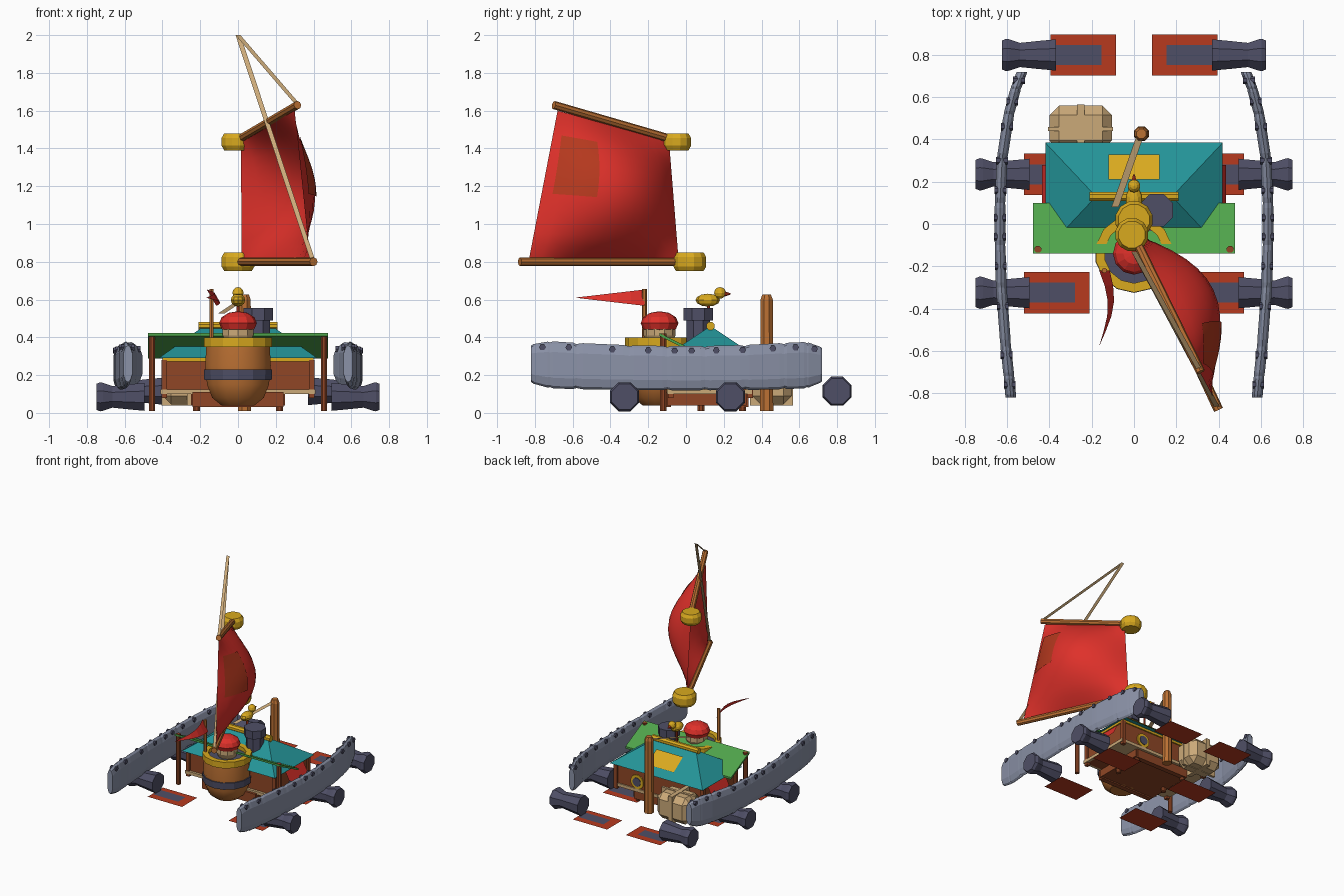
import bpy, bmesh, math
from mathutils import Vector, Matrix

if "Cube" in bpy.data.objects:
    bpy.data.objects.remove(bpy.data.objects["Cube"])

def material(name, *rgb):
    m = bpy.data.materials.new(name)
    m.diffuse_color = [(c / 255) ** 2.2 for c in rgb] + [1]
    m.use_nodes = True
    m.node_tree.nodes["Principled BSDF"].inputs["Base Color"].default_value = m.diffuse_color
    return m

RED = material("red cloth", 222, 52, 46)
RUST = material("rust", 182, 60, 36)
GOLD = material("gold", 216, 168, 36)
WOOD = material("light wood", 186, 112, 54)
BROWN = material("brown wood", 142, 72, 42)
SLATE = material("dark slate", 80, 80, 102)
GREY = material("blue grey", 138, 145, 166)
TEAL = material("teal", 40, 146, 150)
GREEN = material("green", 80, 162, 76)
TAN = material("tan", 202, 168, 120)

def make(name, verts, faces, mat, smooth=False, bevel=0):
    me = bpy.data.meshes.new(name)
    me.from_pydata([tuple(v) for v in verts], [], faces)
    bm = bmesh.new()
    bm.from_mesh(me)
    bmesh.ops.remove_doubles(bm, verts=bm.verts, dist=1e-5)
    bmesh.ops.recalc_face_normals(bm, faces=bm.faces)
    if bevel:
        bmesh.ops.bevel(bm, geom=bm.edges[:], offset=bevel, segments=1, affect='EDGES')
    bm.to_mesh(me)
    bm.free()
    me.materials.append(mat)
    ob = bpy.data.objects.new(name, me)
    bpy.context.collection.objects.link(ob)
    if smooth:
        bpy.ops.object.select_all(action='DESELECT')
        ob.select_set(True)
        bpy.context.view_layer.objects.active = ob
        bpy.ops.object.shade_smooth_by_angle(angle=math.radians(35))
    return ob

def box(name, x0, x1, y0, y1, z0, z1, mat, bevel=0):
    v = [(x, y, z) for x in (x0, x1) for y in (y0, y1) for z in (z0, z1)]
    f = [(0, 1, 3, 2), (4, 6, 7, 5), (0, 4, 5, 1), (2, 3, 7, 6), (0, 2, 6, 4), (1, 5, 7, 3)]
    return make(name, v, f, mat, bevel=bevel)

def loft(name, rings, mat, smooth=False, caps=True, closed=False):
    n, k = len(rings[0]), len(rings)
    f = [(i % k * n + j, i % k * n + (j + 1) % n, (i + 1) % k * n + (j + 1) % n, (i + 1) % k * n + j)
         for i in range(k if closed else k - 1) for j in range(n)]
    if caps and not closed:
        f += [tuple(range(n)), tuple(range((k - 1) * n, k * n))]
    return make(name, [p for r in rings for p in r], f, mat, smooth)

# profile of (radius, height) turned about an axis
def lathe(name, profile, n, loc, mat, axis=(0, 0, 1), smooth=False, closed=False):
    q = Vector((0, 0, 1)).rotation_difference(Vector(axis).normalized())
    rings = []
    for r, h in profile:
        rings.append([Vector(loc) + q @ Vector((r * math.cos((j + .5) * math.tau / n),
                      r * math.sin((j + .5) * math.tau / n), h)) for j in range(n)])
    return loft(name, rings, mat, smooth, closed=closed)

def rod(name, a, b, r, mat, n=8):
    d = Vector(b) - Vector(a)
    return lathe(name, [(r, 0), (r, d.length)], n, a, mat, d)

def ball(name, loc, rx, ry, rz, mat, n=10):
    bm = bmesh.new()
    bmesh.ops.create_uvsphere(bm, u_segments=n, v_segments=6, radius=1,
                              matrix=Matrix.Translation(loc) @ Matrix.Diagonal((rx, ry, rz, 1)))
    v, f = [p.co.copy() for p in bm.verts], [[p.index for p in q.verts] for q in bm.faces]
    bm.free()
    return make(name, v, f, mat)

def ribbon(name, a, b, w, mat):
    d = Vector((w / 2, 0, 0))
    a, b = Vector(a), Vector(b)
    return make(name, [a - d, a + d, b + d, b - d], [(0, 1, 2, 3)], mat)

# sail: bilinear sheet with a bulge, plus its patch
A, B, C, D = map(Vector, ((.02, -.04, .82), (.38, -.83, .82), (.30, -.68, 1.6), (.015, -.09, 1.44)))
BULGE = Vector((.9, .44, 0))
def sheet(name, u0, u1, v0, v1, off, n, mat):
    pts = []
    for j in range(n + 1):
        for i in range(n + 1):
            u, v = u0 + (u1 - u0) * i / n, v0 + (v1 - v0) * j / n
            p = A.lerp(B, u).lerp(D.lerp(C, u), v)
            s = max(0, math.sin(math.pi * u)) ** .85 * max(0, math.sin(math.pi * v)) ** .8
            pts.append(p + BULGE * (.22 * s + off))
    f = [(j * (n + 1) + i, j * (n + 1) + i + 1, (j + 1) * (n + 1) + i + 1, (j + 1) * (n + 1) + i)
         for j in range(n) for i in range(n)]
    return make(name, pts, f, mat, smooth=True)

sheet("sail", 0, 1, 0, 1, 0, 12, RED)
sheet("sail_patch", .7, .95, .44, .84, .006, 6, RUST)
rod("boom", (0, -.02, .8), (.4, -.88, .8), .023, WOOD)
rod("yard", (.01, -.08, 1.45), (.315, -.7, 1.63), .022, WOOD)
lathe("lower_mast_collar", [(.075, -.05), (.09, -.025), (.09, .025), (.075, .05)], 12, (0, .02, .8), GOLD)
lathe("upper_mast_collar", [(.065, -.045), (.08, -.02), (.08, .02), (.065, .045)], 12, (-.01, -.05, 1.435), GOLD)
ribbon("boom_rope", (0, -.13, 2), (.395, -.87, .81), .026, TAN)
ribbon("yard_rope", (0, -.13, 2), (.31, -.69, 1.64), .026, TAN)

# barrel lookout
BC = (0, -.14, 0)
lathe("barrel", [(.09, .04), (.14, .08), (.168, .15), (.178, .25), (.172, .36)], 14, BC, WOOD, smooth=True)
lathe("barrel_band", [(.176, .175), (.183, .175), (.186, .23), (.178, .23)], 14, BC, SLATE, closed=True)
lathe("barrel_rim", [(.14, .35), (.184, .35), (.184, .4), (.14, .4)], 14, BC, GOLD, closed=True)
lathe("barrel_inside", [(.145, .365), (.145, .37)], 14, BC, SLATE)
lathe("lookout_head", [(.06, .36), (.085, .41), (.085, .45)], 10, BC, TAN)
ball("lookout_cap", (0, -.14, .475), .1, .1, .063, RED, 12)

# cabin and roof
box("cabin", -.39, .39, -.08, .34, .1, .28, BROWN)
box("cabin_trim", -.4, .4, -.09, .35, .272, .292, GOLD)
for x in (-.39, .39):
    for y in (-.08, .34):
        box("cabin_corner", x - .015, x + .015, y - .015, y + .015, .08, .28, BROWN)
make("roof", [(-.42, -.125, .29), (.42, -.125, .29), (.42, .385, .29), (-.42, .385, .29),
              (-.18, .13, .46), (.18, .13, .46)],
     [(0, 1, 5, 4), (1, 2, 5), (2, 3, 4, 5), (3, 0, 4), (3, 2, 1, 0)], TEAL)
rod("roof_ridge", (-.21, .13, .46), (.21, .13, .46), .024, GOLD)
make("roof_patch", [(-.12, .21, .418), (.12, .21, .418), (.12, .33, .338), (-.12, .33, .338)], [(0, 1, 2, 3)], GOLD)
lathe("window_frame", [(.058, 0), (.058, .009)], 12, (.2, .34, .18), GOLD, (0, 1, 0))
lathe("window_pane", [(.036, 0), (.036, .014)], 12, (.2, .34, .18), SLATE, (0, 1, 0))

# porch canopy sloping down to the back
make("canopy", [(x, y, z + t) for x in (-.477, .477) for y, z in ((-.14, .407), (.1, .287)) for t in (0, .016)],
     [(0, 1, 3, 2), (4, 6, 7, 5), (0, 4, 5, 1), (2, 3, 7, 6), (0, 2, 6, 4), (1, 5, 7, 3)], GREEN)

# deck frame
box("deck", -.41, .41, -.1, .35, .1, .125, TAN)
box("hull_base", -.25, .25, -.1, .32, .04, .105, BROWN)
for y in (-.1, .31):
    box("hull_beam", -.24, .24, y - .02, y + .02, .03, .11, BROWN)

# chimney, bird, stern post
lathe("chimney", [(.068, .36), (.068, .49), (.084, .49), (.084, .555)], 8, (.107, .065, 0), SLATE)
ball("bird_body", (0, .115, .597), .04, .065, .034, GOLD)
ball("bird_head", (0, .18, .635), .031, .031, .031, GOLD)
lathe("bird_beak", [(.014, 0), (.004, .03)], 6, (0, .205, .63), RUST, (0, 1, 0))
rod("bird_leg", (0, .12, .45), (0, .12, .58), .008, RUST, 6)
lathe("stern_post", [(.038, .01), (.035, .6), (.024, .628)], 8, (.035, .427, 0), WOOD)
ribbon("stern_line", (-.09, .08, .525), (.03, .42, .605), .034, TAN)

# pennant
rod("pennant_pole", (-.14, -.22, .37), (-.14, -.22, .655), .013, WOOD, 6)
pen = []
for i in range(6):
    t = i / 5
    x, y, h = -.14 + .035 * math.sin(t * 3.6) - .01 * t, -.22 - .36 * t, .042 * (1 - t) + .001
    pen += [(x - .025 * (1 - t), y, .61 + h), (x + .025 * (1 - t), y, .61 - h)]
make("pennant", pen, [(2 * i, 2 * i + 1, 2 * i + 3, 2 * i + 2) for i in range(5)], RED)

# sack at the back
box("sack", -.4, -.105, .35, .56, .045, .26, TAN, bevel=.045)
box("sack_strap", -.27, -.235, .34, .566, .04, .265, TAN)
box("sack_belt", -.406, -.1, .44, .46, .04, .265, TAN)

# mirrored parts: floats, rivets, rollers, paddles, posts, awnings
PATH = [(-.82, .583, .26, .10), (-.72, .592, .255, .122), (-.58, .607, .248, .12), (-.3, .628, .24, .116),
        (-.1, .634, .237, .115), (.1, .634, .237, .115), (.31, .624, .24, .117), (.52, .592, .248, .12),
        (.64, .56, .253, .12), (.72, .53, .255, .09)]
def path_at(y):
    for a, b in zip(PATH, PATH[1:]):
        if a[0] <= y <= b[0]:
            t = (y - a[0]) / (b[0] - a[0])
            return [p + (q - p) * t for p, q in zip(a, b)]

for s, side in ((1, "right"), (-1, "left")):
    # each float is a row of slightly swollen plates
    rings = []
    for a, b in zip(PATH, PATH[1:]):
        for t, k in ((0, .97), (.12, 1.02), (.88, 1.02), (1, .97)):
            y, x, z, h = [p + (q - p) * t for p, q in zip(a, b)]
            rings.append([(s * (x + .025 * k * cx), y, z + h * k * cz) for cx, cz in
                          ((1, -.55), (1, .55), (.55, .9), (0, 1), (-.55, .9), (-1, .55),
                           (-1, -.55), (-.55, -.9), (0, -1), (.55, -.9))])
    loft(side + "_float", rings, GREY)
    for y in (-.76, -.62, -.39, -.2, -.06, .03, .16, .3, .46, .58, .68):
        _, x, z, h = path_at(y)
        zr = z + h * .8
        lathe(side + "_rivet", [(.018, -.028), (.018, .028)], 6, (s * x, y, zr), SLATE, (1, 0, 0))
    for y, x, z in ((-.325, .495, .085), (.235, .495, .085), (.8, .37, .115)):
        lathe(side + "_roller", [(.08, 0), (.072, .08), (.062, .17), (.08, .22), (.083, .235), (.074, .255)],
              8, (s * x, y, z), SLATE, (s, 0, 0))
        zp = z - .082
        for nm, x0, x1, w, dz, m in (("_paddle", -.285, .025, .098, 0, RUST),
                                     ("_paddle_stripe", -.215, .01, .047, .004, SLATE)):
            make(side + nm, [(s * (x + x0), y - w, zp + dz), (s * (x + x1), y - w, zp + dz),
                             (s * (x + x1), y + w, zp + dz), (s * (x + x0), y + w, zp + dz)],
                 [(0, 1, 2, 3)], m)
    rod(side + "_canopy_post", (s * .455, -.12, .01), (s * .455, -.12, .42), .018, BROWN)
    for y in (.08, .3):
        rod(side + "_leg", (s * .22, y, .01), (s * .22, y, .12), .02, BROWN)
    make(side + "_awning", [(s * .395, .05, .27), (s * .395, .28, .27), (s * .435, .28, .19), (s * .435, .05, .19)],
         [(0, 1, 2, 3)], RED)
